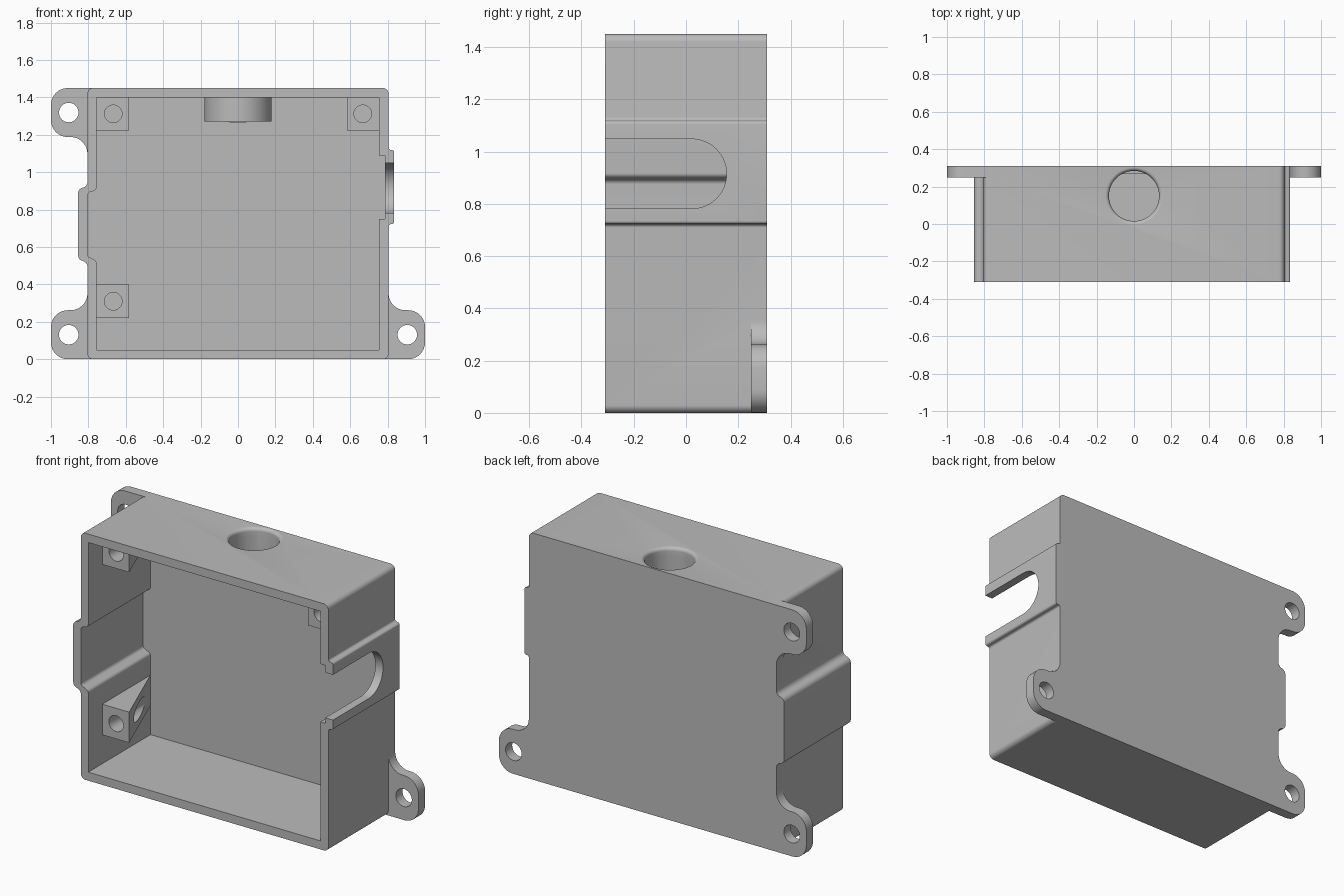
import bpy, bmesh, math
from mathutils import Vector

if "Cube" in bpy.data.objects:
    bpy.data.objects.remove(bpy.data.objects["Cube"])

grey = bpy.data.materials.new("light grey plastic")
grey.use_nodes = True
COLOR = (0.5, 0.5, 0.5, 1)
grey.diffuse_color = COLOR
grey.node_tree.nodes["Principled BSDF"].inputs["Base Color"].default_value = COLOR

HEIGHT = 1.45
FRONT, BACK, FLOOR = -0.31, 0.31, 0.268


def rounded(points, steps=8):
    """Outline from (a, b, radius) corners, each corner filleted by its radius."""
    out = []
    for i, (a, b, r) in enumerate(points):
        p = Vector((a, b))
        if not r:
            out.append(p)
            continue
        u = (Vector(points[i - 1][:2]) - p).normalized()
        v = (Vector(points[(i + 1) % len(points)][:2]) - p).normalized()
        half = u.angle(v) / 2
        t = r / math.tan(half)
        c = p + (u + v).normalized() * r / math.sin(half)
        s, e = p + u * t - c, p + v * t - c
        start = math.atan2(s.y, s.x)
        turn = math.atan2(s.x * e.y - s.y * e.x, s.dot(e))
        for k in range(steps + 1):
            w = start + turn * k / steps
            out.append(c + r * Vector((math.cos(w), math.sin(w))))
    return out


def circle(a, b, r, n=48):
    return [Vector((a + r * math.cos(math.tau * i / n),
                    b + r * math.sin(math.tau * i / n))) for i in range(n)]


def finish(name, bm):
    bmesh.ops.remove_doubles(bm, verts=bm.verts, dist=1e-5)
    bmesh.ops.recalc_face_normals(bm, faces=bm.faces)
    mesh = bpy.data.meshes.new(name)
    bm.to_mesh(mesh)
    bm.free()
    mesh.materials.append(grey)
    ob = bpy.data.objects.new(name, mesh)
    bpy.context.collection.objects.link(ob)
    return ob


def prism(name, outline, plane, d0, d1):
    """Extrude a flat outline, lying in the given plane, from depth d0 to d1."""
    place = {"xz": lambda p, d: (p.x, d, p.y),
             "yz": lambda p, d: (d, p.x, p.y),
             "xy": lambda p, d: (p.x, p.y, d)}[plane]
    bm = bmesh.new()
    face = bm.faces.new([bm.verts.new(place(p, d0)) for p in outline])
    ext = bmesh.ops.extrude_face_region(bm, geom=[face], use_keep_orig=True)["geom"]
    shift = Vector(place(Vector((0, 0)), d1 - d0))
    bmesh.ops.translate(bm, vec=shift, verts=[v for v in ext if isinstance(v, bmesh.types.BMVert)])
    return finish(name, bm)


def combine(target, tool, operation="DIFFERENCE", keep=False):
    tool.hide_render = True
    mod = target.modifiers.new("cut", "BOOLEAN")
    mod.operation, mod.object, mod.solver = operation, tool, "EXACT"
    bpy.context.view_layer.objects.active = target
    bpy.ops.object.modifier_apply(modifier=mod.name)
    if not keep:
        bpy.data.objects.remove(tool)


# Outer shell, with a shallow bulge on each side
shell = prism("enclosure_shell", rounded([
    (-.805, 0, .03), (.805, 0, .03),
    (.805, .72, .012), (.835, .725, .012), (.835, 1.115, .012), (.805, 1.122, .012),
    (.805, HEIGHT, .03), (-.805, HEIGHT, .03),
    (-.805, .925, .03), (-.855, .91, .03), (-.855, .535, .03), (-.805, .515, .03)]),
    "xz", FRONT, BACK)

# Mounting ears flush with the back
for side, top in ((-1, False), (1, False), (-1, True)):
    def flip(z):
        return HEIGHT - z if top else z
    ear = [(.765, 0, 0), (1, 0, .09), (1, .262, .09), (.805, .262, .09), (.805, .36, 0), (.765, .36, 0)]
    tab = prism("ear", rounded([(side * x, flip(z), r) for x, z, r in ear]), "xz", .248, BACK)
    combine(shell, tab, "UNION")
    combine(shell, prism("ear_hole", circle(side * .905, flip(.131), .052), "xz", .2, .4))

# Open cavity that follows the bulges
combine(shell, prism("cavity", rounded([
    (-.757, .05, 0), (.753, .05, 0),
    (.753, .75, 0), (.785, .75, 0), (.785, 1.09, 0), (.753, 1.09, 0),
    (.753, 1.4, 0), (-.757, 1.4, 0),
    (-.757, .903, .02), (-.805, .89, .02), (-.805, .55, .02), (-.757, .527, .02)]),
    "xz", FRONT - .1, FLOOR))

# Round-ended cable slot in the left side
combine(shell, prism("slot", rounded(
    [(-.5, .782, 0), (.155, .782, .1329), (.155, 1.048, .1329), (-.5, 1.048, 0)], 16),
    "yz", .765, .95))

# Boss under the cable hole, trimmed into the back wall
boss = prism("cable_boss", [Vector((p.x, min(p.y, .28))) for p in circle(0, .15, .18, 64)],
             "xy", 1.272, 1.41)

# Cable hole with a rounded rim, turned from a profile
bm = bmesh.new()
arc = [math.pi / 2 * k / 6 for k in range(7)]
profile = [(0, 1.268), (.134, 1.268)]
profile += [(.154 - .02 * math.cos(a), 1.43 + .02 * math.sin(a)) for a in arc]
profile += [(.154, 1.5), (0, 1.5)]
verts = [bm.verts.new((r, .15, z)) for r, z in profile]
edges = [bm.edges.new(pair) for pair in zip(verts, verts[1:])]
bmesh.ops.spin(bm, geom=verts + edges, cent=(0, .15, 0), axis=(0, 0, 1),
               angle=math.tau, steps=64)
hole = finish("cable_hole", bm)
combine(shell, hole, keep=True)
combine(boss, hole)

# Wedge-shaped screw posts in three corners
parts = [shell, boss]
for name, side, low, high in (("upper_right", -1, 1.222, 1.405),
                              ("upper_left", 1, 1.222, 1.405),
                              ("lower_right", -1, .22, .4)):
    wedge = [Vector((side * x, y)) for x, y in ((.76, -.18), (.582, -.18), (.757, FLOOR), (.76, FLOOR))]
    post = prism(name + "_screw_post", wedge, "xy", low, high)
    combine(post, prism("screw_hole", circle(side * .667, low + .09, .047, 32), "xz", -.4, .25))
    parts.append(post)

# Smooth the curved faces, keep the corners crisp
bpy.ops.object.select_all(action="DESELECT")
for ob in parts:
    ob.select_set(True)
bpy.context.view_layer.objects.active = shell
bpy.ops.object.shade_smooth_by_angle(angle=math.radians(30))
